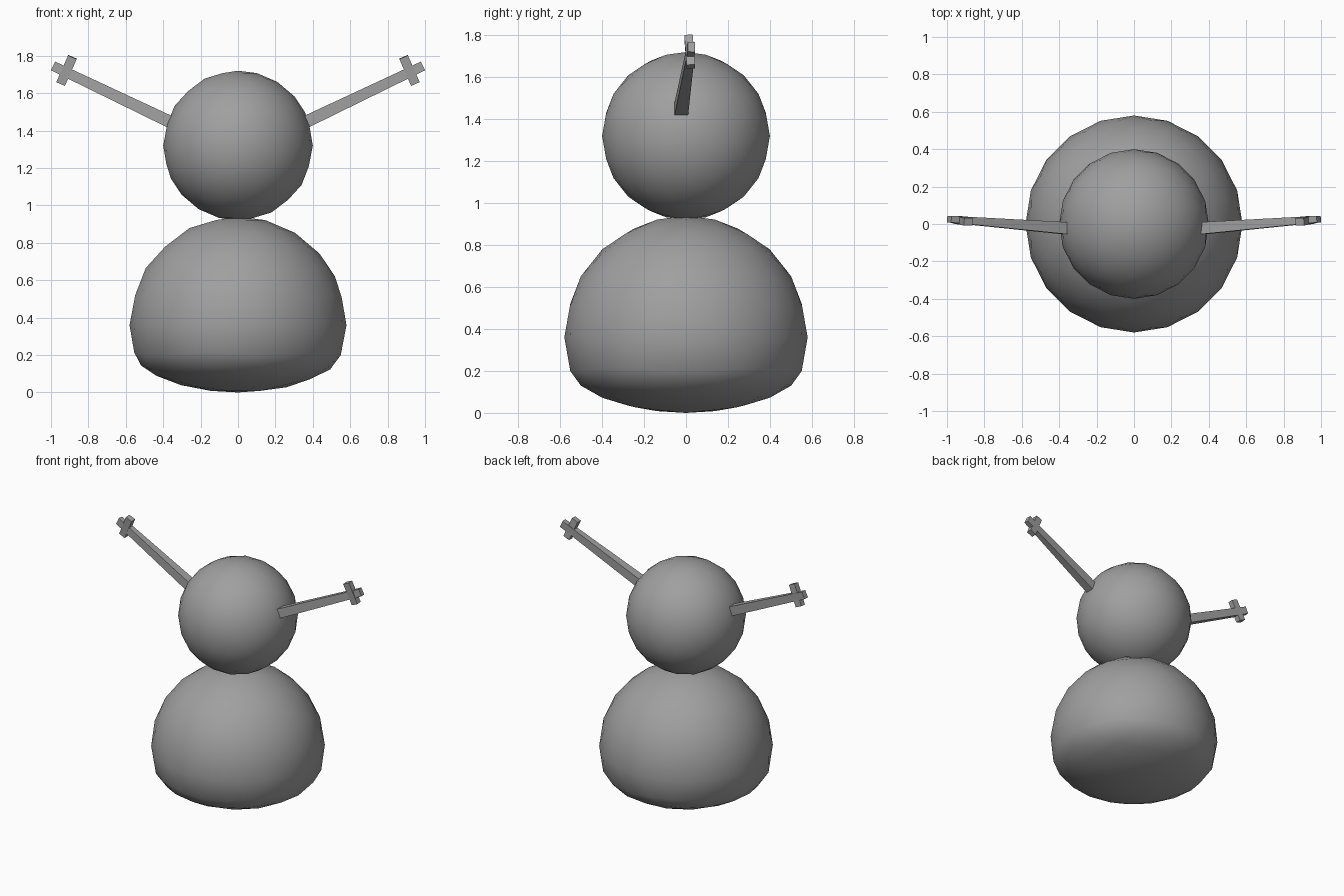
import bpy
import bmesh
from mathutils import Vector

cube = bpy.data.objects.get("Cube")
if cube:
    bpy.data.objects.remove(cube, do_unlink=True)

grey = bpy.data.materials.new("plain grey")
grey.use_nodes = True
colour = (0.35, 0.35, 0.35, 1)
grey.diffuse_color = colour
grey.node_tree.nodes["Principled BSDF"].inputs["Base Color"].default_value = colour


def make_object(name, bm, smooth=False):
    bmesh.ops.recalc_face_normals(bm, faces=bm.faces)
    mesh = bpy.data.meshes.new(name)
    for face in bm.faces:
        face.smooth = smooth
    bm.to_mesh(mesh)
    bm.free()
    mesh.materials.append(grey)
    obj = bpy.data.objects.new(name, mesh)
    bpy.context.collection.objects.link(obj)
    return obj


def snowball(name, radius, centre_z, floor=None, squash=1.0):
    """Faceted ball; everything under the floor height is squashed upwards."""
    bm = bmesh.new()
    bmesh.ops.create_icosphere(bm, subdivisions=3, radius=radius)
    for v in bm.verts:
        v.co.z += centre_z
        if floor is not None and v.co.z < floor:
            v.co.z = floor - (floor - v.co.z) * squash
    return make_object(name, bm, smooth=True)


def bar(name, start, end, start_size, end_size):
    """Tapered square bar; sizes are (depth, height)."""
    start, end = Vector(start), Vector(end)
    along = (end - start).normalized()
    up = along.cross(Vector((0, 1, 0))).normalized()
    side = up.cross(along)
    bm = bmesh.new()
    rings = []
    for centre, (depth, height) in ((start, start_size), (end, end_size)):
        rings.append([bm.verts.new(centre + side * depth * s / 2 + up * height * u / 2)
                      for s, u in ((-1, -1), (1, -1), (1, 1), (-1, 1))])
    for ring in rings:
        bm.faces.new(ring)
    for i in range(4):
        j = (i + 1) % 4
        bm.faces.new((rings[0][i], rings[0][j], rings[1][j], rings[1][i]))
    return make_object(name, bm)


# Body with a flattened underside, and round head
snowball("body", 0.58, 0.36, floor=0.18, squash=0.45)
snowball("head", 0.4, 1.32)

# Stick arms, each crossed by a short twig near the tip
for label, s in (("left", 1), ("right", -1)):
    bar(label + "_arm", (s * 0.36, -0.023, 1.445), (s * 0.988, 0.026, 1.745),
        (0.065, 0.066), (0.035, 0.052))
    bar(label + "_twig", (s * 0.948, 0.023, 1.65), (s * 0.885, 0.012, 1.793),
        (0.04, 0.05), (0.04, 0.05))
